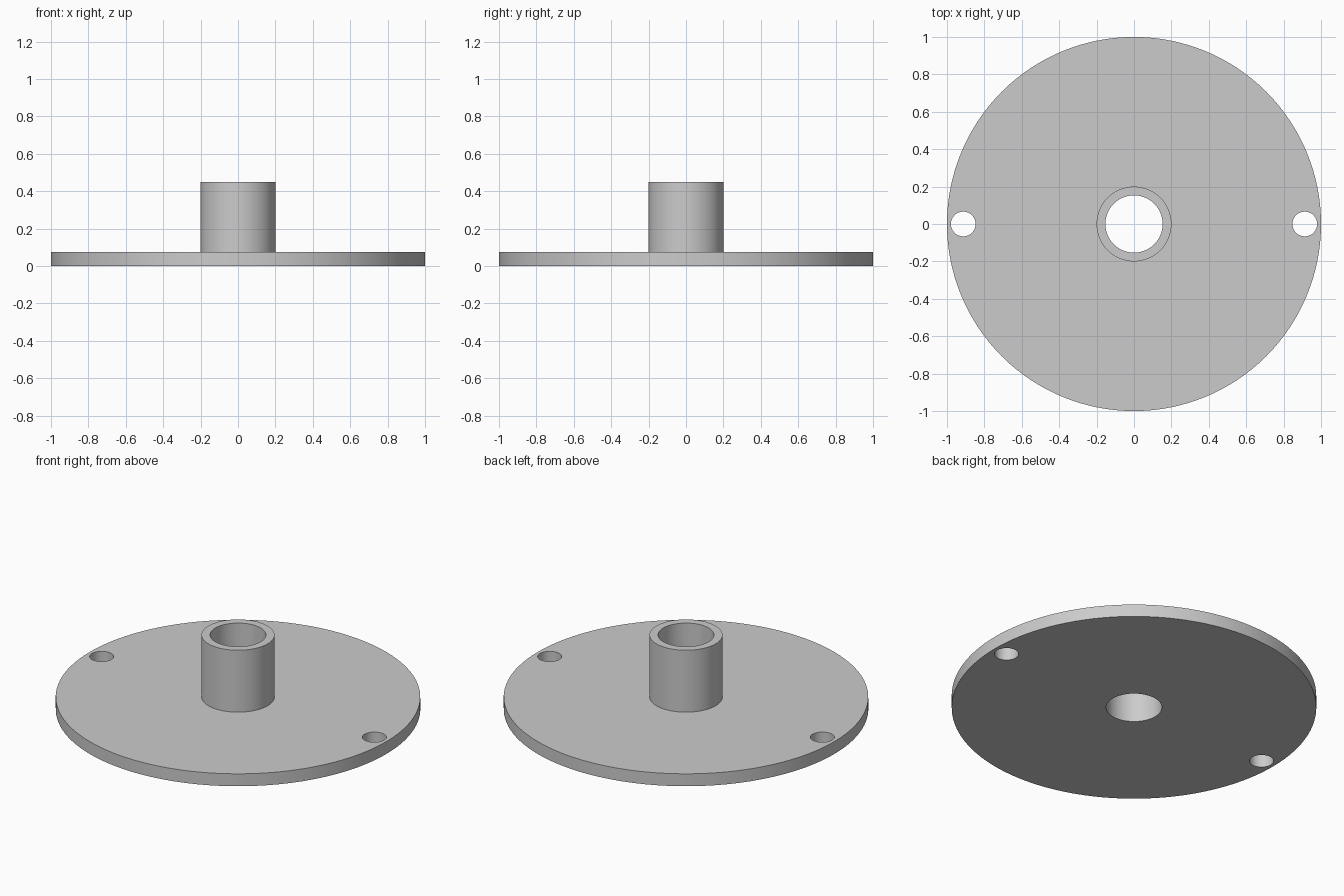
import bpy
import bmesh
import math

SEGMENTS = 128
PLATE_TOP = 0.075
HUB_TOP = 0.45
BORE_R, HUB_R, PLATE_R = 0.153, 0.2, 1.0
HOLE_X, HOLE_R = 0.913, 0.066

if "Cube" in bpy.data.objects:
    bpy.data.objects.remove(bpy.data.objects["Cube"], do_unlink=True)


def make_material(name, rgb):
    mat = bpy.data.materials.new(name)
    mat.use_nodes = True
    mat.diffuse_color = (*rgb, 1)
    mat.node_tree.nodes["Principled BSDF"].inputs["Base Color"].default_value = (*rgb, 1)
    return mat


def lathe(name, profile, mat):
    """Revolve a closed (radius, height) profile around z."""
    bm = bmesh.new()
    verts = [bm.verts.new((r, 0, z)) for r, z in profile]
    edges = [bm.edges.new((a, b)) for a, b in zip(verts, verts[1:] + verts[:1])]
    bmesh.ops.spin(bm, geom=verts + edges, cent=(0, 0, 0), axis=(0, 0, 1),
                   angle=math.tau, steps=SEGMENTS, use_merge=True)
    bmesh.ops.remove_doubles(bm, verts=bm.verts, dist=1e-5)
    bmesh.ops.recalc_face_normals(bm, faces=bm.faces)
    mesh = bpy.data.meshes.new(name)
    bm.to_mesh(mesh)
    bm.free()
    mesh.materials.append(mat)
    obj = bpy.data.objects.new(name, mesh)
    bpy.context.collection.objects.link(obj)
    return obj


grey = make_material("plain grey", (0.6, 0.6, 0.6))

# Round plate and hollow hub, one solid
flange = lathe("flange_with_hub", [
    (BORE_R, 0), (PLATE_R, 0), (PLATE_R, PLATE_TOP),
    (HUB_R, PLATE_TOP), (HUB_R, HUB_TOP), (BORE_R, HUB_TOP)], grey)
bpy.context.view_layer.objects.active = flange

# Bolt holes drilled near the rim on both sides
for side in (-1, 1):
    bpy.ops.mesh.primitive_cylinder_add(vertices=48, radius=HOLE_R, depth=0.4,
                                        location=(side * HOLE_X, 0, 0))
    drill = bpy.context.object
    drill.data.materials.append(grey)
    cut = flange.modifiers.new("bolt_hole", 'BOOLEAN')
    cut.operation = 'DIFFERENCE'
    cut.solver = 'EXACT'
    cut.object = drill
    bpy.context.view_layer.objects.active = flange
    bpy.ops.object.modifier_apply(modifier=cut.name)
    bpy.data.objects.remove(drill, do_unlink=True)

# Smooth walls, crisp rims
bpy.ops.object.select_all(action='DESELECT')
flange.select_set(True)
bpy.ops.object.shade_smooth_by_angle(angle=math.radians(30))
